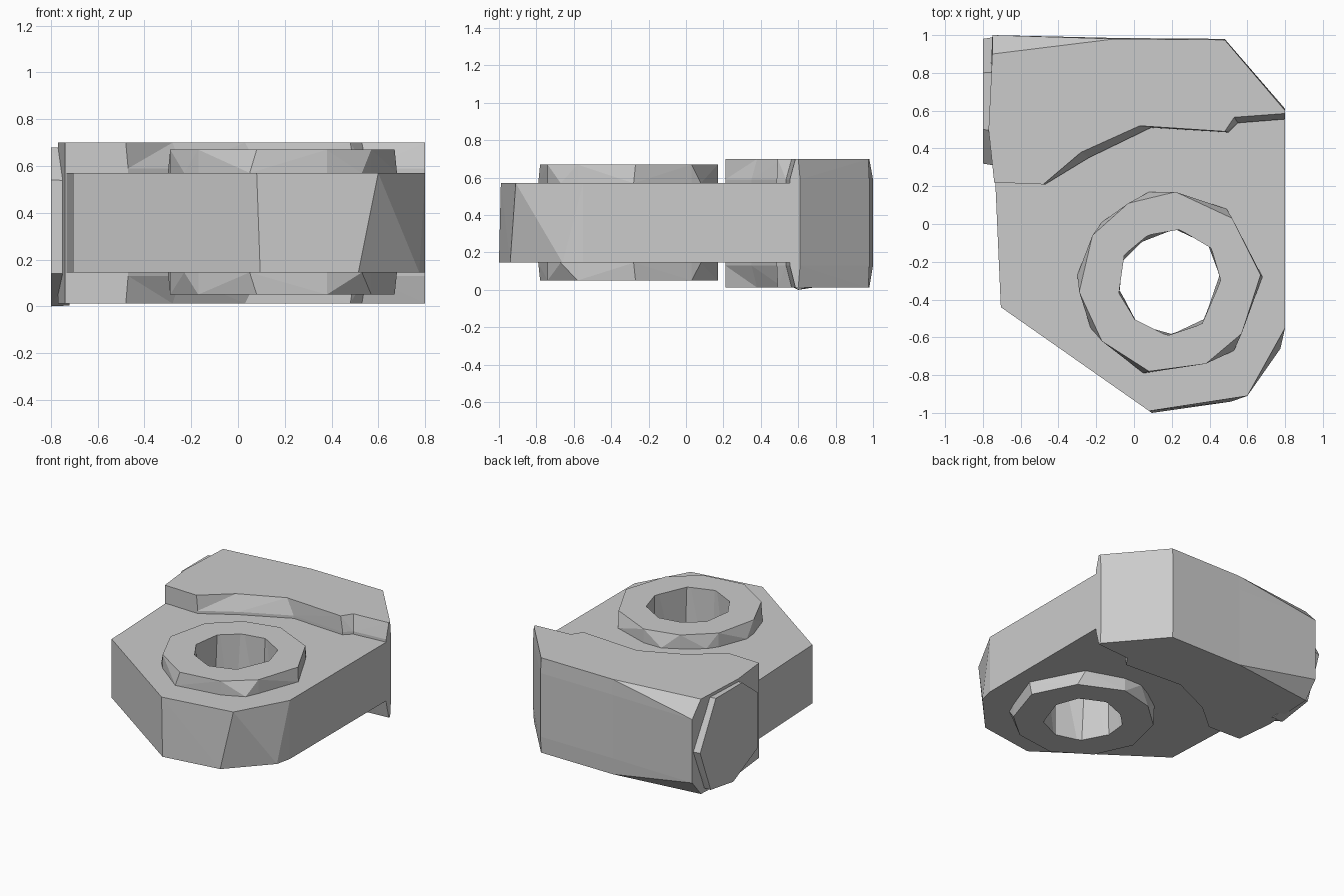
import bpy, bmesh

if "Cube" in bpy.data.objects:
    bpy.data.objects.remove(bpy.data.objects["Cube"])


def finish(name, bm):
    bmesh.ops.triangulate(bm, faces=[f for f in bm.faces if len(f.verts) == 4])
    bmesh.ops.recalc_face_normals(bm, faces=bm.faces[:])
    me = bpy.data.meshes.new(name)
    bm.to_mesh(me)
    bm.free()
    ob = bpy.data.objects.new(name, me)
    bpy.context.collection.objects.link(ob)
    return ob


def loft(name, rings):
    """Skin equal-count rings of 3D points and cap both ends."""
    bm = bmesh.new()
    rs = [[bm.verts.new(p) for p in r] for r in rings]
    for a, b in zip(rs, rs[1:]):
        for i in range(len(a)):
            j = (i + 1) % len(a)
            bm.faces.new((a[i], a[j], b[j], b[i]))
    bm.faces.new(rs[0][::-1])
    bm.faces.new(rs[-1])
    return finish(name, bm)


def hull(name, pts):
    """Faceted convex part around a set of profile points."""
    bm = bmesh.new()
    for p in pts:
        bm.verts.new(p)
    res = bmesh.ops.convex_hull(bm, input=bm.verts[:])
    junk = {v for v in res["geom_interior"] + res["geom_unused"]
            if isinstance(v, bmesh.types.BMVert)}
    bmesh.ops.delete(bm, geom=list(junk), context='VERTS')
    bmesh.ops.dissolve_limit(bm, angle_limit=0.002, verts=bm.verts[:], edges=bm.edges[:])
    return finish(name, bm)


def at(pts, z):
    return [(x, y, z) for x, y in pts]


def combine(target, tool, op):
    mod = target.modifiers.new(tool.name, 'BOOLEAN')
    mod.operation, mod.solver, mod.object = op, 'EXACT', tool
    tool.hide_render = True
    bpy.context.view_layer.objects.active = target
    bpy.ops.object.modifier_apply(modifier=mod.name)
    bpy.data.objects.remove(tool)


LOW, HIGH = 0.145, 0.57

# Flat plate, tucked into the rear block
back = [(0.8, 0.565), (0.6, 0.75), (-0.5, 0.75), (-0.735, 0.24), (-0.705, -0.44)]
plate_top = [(0.08, -0.99), (0.60, -0.91), (0.8, -0.55)]
plate_low = [(0.095, -1.0), (0.515, -0.94), (0.775, -0.66), (0.8, -0.55)]
body = hull("mounting_plate", at(plate_low + back, LOW) + at(plate_top + back, HIGH))

# Thick rear block with a stepped, irregular front edge
rim = [(-0.74, 0.22), (-0.48, 0.21), (-0.28, 0.38), (0.03, 0.52), (0.48, 0.49),
       (0.53, 0.565), (0.8, 0.585), (0.8, 0.6), (0.48, 0.975), (-0.1, 0.98),
       (-0.75, 0.9), (-0.77, 0.5)]
foot = [(-0.74, 0.22), (-0.47, 0.21), (-0.24, 0.35), (0.09, 0.51), (0.50, 0.485),
        (0.55, 0.535), (0.8, 0.555), (0.8, 0.61), (0.48, 0.98), (-0.1, 0.985),
        (-0.75, 1.0), (-0.77, 0.5)]
block = loft("rear_block", [at(rim, 0.012), at(foot, 0.13), at(foot, 0.59), at(rim, 0.70)])

# Raised pad on the left face of the block
pad_yz = [(0.8, 0.68), (0.5, 0.68), (0.32, 0.54), (0.32, 0.14), (0.6, 0.0),
          (0.86, 0.04), (0.98, 0.35)]
pad = hull("side_pad", [(-0.8, y, z) for y, z in pad_yz]
           + [(-0.72, 0.65 + (y - 0.65) * 1.04, 0.35 + (z - 0.35) * 0.99) for y, z in pad_yz])

# Faceted collar standing proud of both plate faces
crown = [(0.22, 0.17), (-0.03, 0.11), (-0.22, -0.06), (-0.29, -0.36), (-0.17, -0.62),
         (0.08, -0.78), (0.38, -0.74), (0.57, -0.58), (0.67, -0.27), (0.52, 0.03)]
base = [(0.08, 0.17), (-0.17, 0.01), (-0.30, -0.27), (-0.23, -0.55), (0.05, -0.79),
        (0.53, -0.67), (0.68, -0.28), (0.49, 0.08)]
collar = hull("collar", at(crown, 0.05) + at(base, LOW) + at(base, HIGH) + at(crown, 0.67))

# Through hole
bore_up = [(0.24, -0.03), (0.07, -0.06), (-0.05, -0.16), (-0.08, -0.37), (0.0, -0.5),
           (0.18, -0.59), (0.36, -0.53), (0.46, -0.3), (0.41, -0.13)]
bore_low = [(0.22, -0.03), (0.04, -0.1), (-0.06, -0.2), (-0.075, -0.35), (0.02, -0.53),
            (0.2, -0.58), (0.37, -0.5), (0.45, -0.27), (0.39, -0.11)]
bore = loft("bore_cutter", [at(bore_low, -0.1), at(bore_up, 0.8)])

combine(body, block, 'UNION')
combine(body, pad, 'UNION')
combine(body, collar, 'UNION')
combine(body, bore, 'DIFFERENCE')
body.name = "collared_block"
